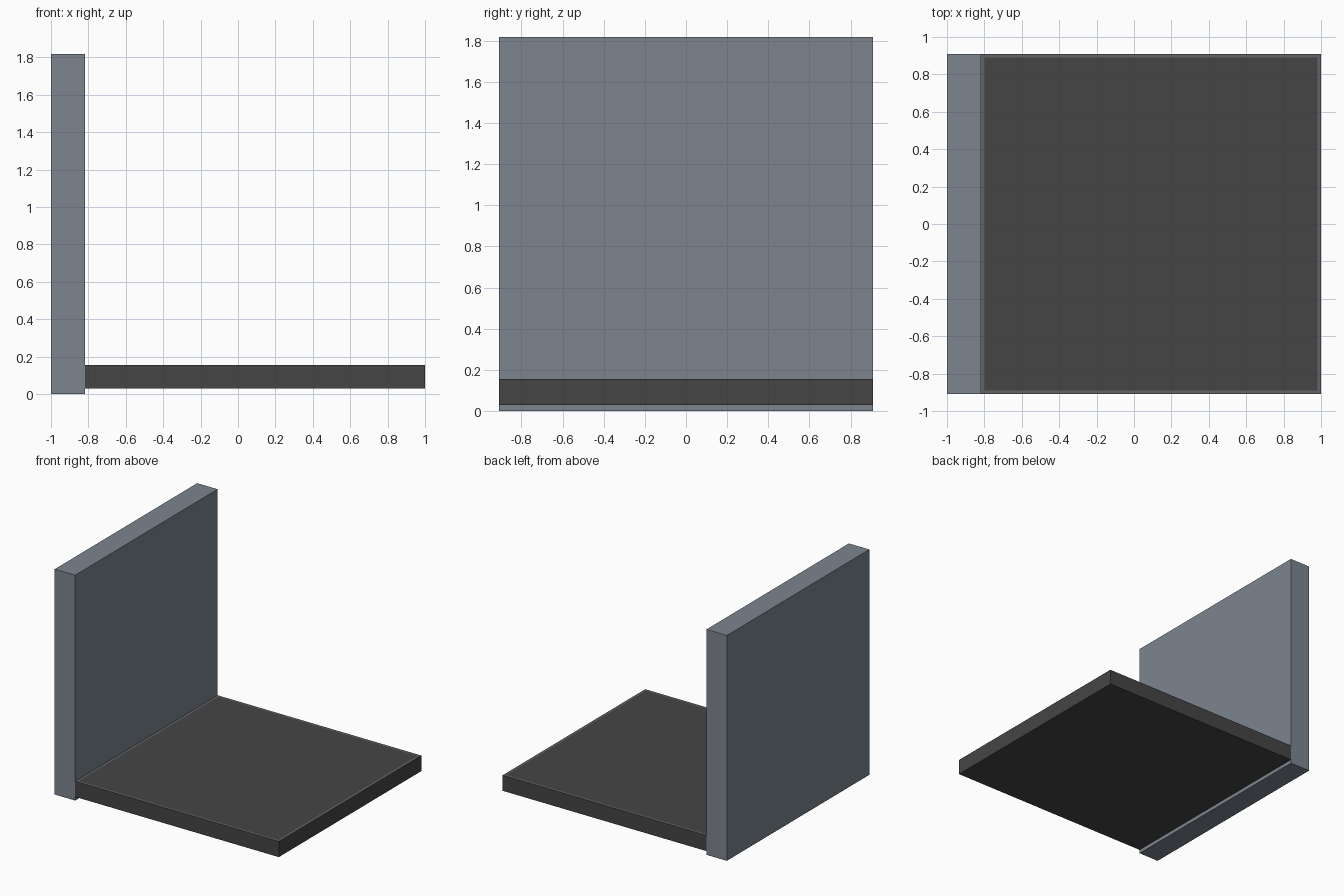
import bpy
import bmesh
from mathutils import Vector

if "Cube" in bpy.data.objects:
    bpy.data.objects.remove(bpy.data.objects["Cube"])


def material(name, color):
    mat = bpy.data.materials.new(name)
    mat.diffuse_color = (*color, 1.0)
    mat.use_nodes = True
    mat.node_tree.nodes["Principled BSDF"].inputs["Base Color"].default_value = mat.diffuse_color
    return mat


def box(name, low, high, mats, rim=0.0):
    """Box between two corners; an optional rim is inset into the top face."""
    low, high = Vector(low), Vector(high)
    bm = bmesh.new()
    bmesh.ops.create_cube(bm, size=1.0)
    bmesh.ops.scale(bm, vec=high - low, verts=bm.verts)
    bmesh.ops.translate(bm, vec=(low + high) / 2, verts=bm.verts)
    if rim:
        bm.normal_update()
        top = max(bm.faces, key=lambda f: f.normal.z)
        ring = bmesh.ops.inset_region(bm, faces=[top], thickness=rim)
        for face in ring["faces"]:
            face.material_index = 1
    mesh = bpy.data.meshes.new(name)
    bm.to_mesh(mesh)
    bm.free()
    for mat in mats:
        mesh.materials.append(mat)
    obj = bpy.data.objects.new(name, mesh)
    bpy.context.collection.objects.link(obj)
    return obj


wall_mat = material("wall_grey", (0.20, 0.235, 0.275))
floor_mat = material("floor_dark", (0.06, 0.06, 0.061))
rim_mat = material("floor_rim", (0.125, 0.125, 0.14))

# Upright wall panel
box("wall", (-1.0, -0.908, 0.0), (-0.818, 0.908, 1.818), [wall_mat])

# Floor slab butted against the wall, with a thin lighter border on top
box("floor_slab", (-0.818, -0.908, 0.03), (1.0, 0.908, 0.156),
    [floor_mat, rim_mat], rim=0.027)
